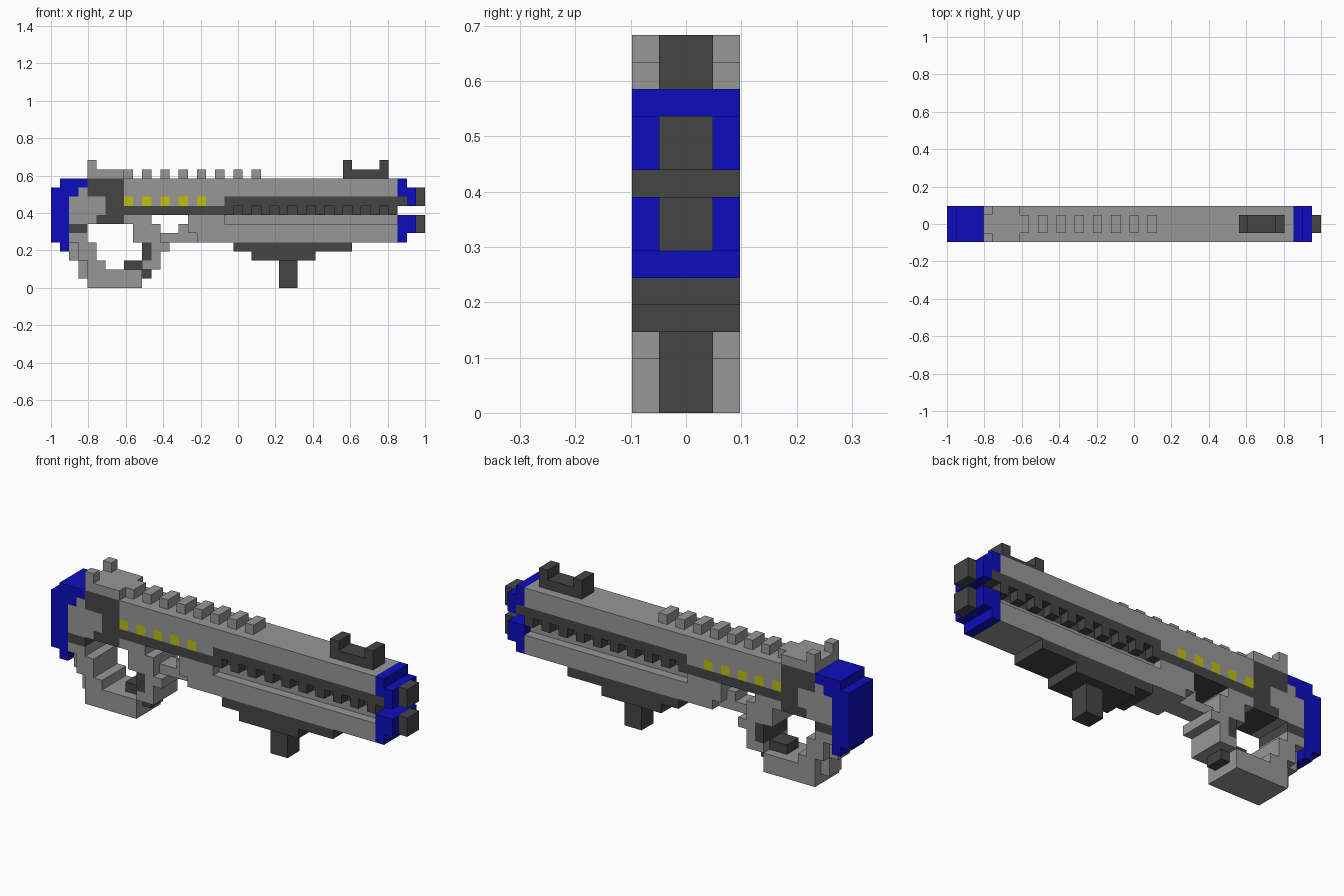
import bpy
import bmesh

cube = bpy.data.objects.get("Cube")
if cube:
    bpy.data.objects.remove(cube, do_unlink=True)

V = 2 / 41          # size of one block
FULL, CORE = 2, 1   # half widths in blocks


def material(name, rgb):
    m = bpy.data.materials.new(name)
    m.use_nodes = True
    m.diffuse_color = (*rgb, 1)
    m.node_tree.nodes["Principled BSDF"].inputs["Base Color"].default_value = (*rgb, 1)
    return m


GREY = material("light grey", (0.31, 0.31, 0.31))
DARK = material("dark grey", (0.06, 0.06, 0.06))
BLUE = material("blue", (0.004, 0.004, 0.52))
YELLOW = material("yellow", (0.52, 0.52, 0.005))


def add_box(bm, x0, x1, z0, z1, y0, y1):
    """Box spanning block edges x0-x1, z0-z1 and y0-y1."""
    vs = bmesh.ops.create_cube(bm, size=1)["verts"]
    for v in vs:
        v.co = ((-1 + (x1 if v.co.x > 0 else x0) * V),
                (y1 if v.co.y > 0 else y0) * V,
                (z1 if v.co.z > 0 else z0) * V)


def part(name, mat, boxes):
    """Each box is x0, x1, z0, z1, half width; symmetric about y = 0."""
    bm = bmesh.new()
    for x0, x1, z0, z1, w in boxes:
        add_box(bm, x0, x1, z0, z1, -w, w)
    finish(name, mat, bm)


def finish(name, mat, bm):
    me = bpy.data.meshes.new(name)
    bm.to_mesh(me)
    bm.free()
    me.materials.append(mat)
    bpy.context.collection.objects.link(bpy.data.objects.new(name, me))


# Blue butt and muzzle caps
part("butt_cap", BLUE, [(0, 1, 5, 11, FULL), (1, 2, 4, 12, FULL),
                        (2, 3, 10, 12, FULL), (3, 4, 11, 12, FULL)])
part("upper_muzzle", BLUE, [(38, 39, 10, 12, FULL), (39, 40, 9, 11, FULL)])
part("lower_muzzle", BLUE, [(38, 39, 5, 8, FULL), (39, 40, 6, 8, FULL)])
part("barrel_tips", DARK, [(40, 41, 9, 11, CORE), (40, 41, 6, 8, CORE)])

# Receiver and upper body
part("stock_panel", GREY, [(3, 4, 10, 11, FULL), (2, 6, 8, 10, FULL),
                           (2, 5, 7, 8, FULL)])
part("receiver", DARK, [(4, 8, 10, 12, FULL), (6, 8, 8, 10, FULL),
                        (5, 8, 7, 8, FULL), (8, 19, 8, 9, FULL)])
LIGHTS = range(8, 17, 2)
part("upper_body", GREY, [(8, 38, 10, 12, FULL), (17, 19, 9, 10, FULL)]
     + [(i + 1, i + 2, 9, 10, FULL) for i in LIGHTS if i < 16])
part("side_lights", YELLOW, [(i, i + 1, 9, 10, FULL) for i in LIGHTS])

# Dark slide with a toothed rack below
part("slide", DARK, [(19, 39, 9, 10, FULL)])
part("rack", DARK, [(i, i + 1, 8, 9, FULL if i % 2 else CORE) for i in range(19, 38)])

# Lower body with a narrow ledge under the rack
part("lower_body", GREY, [(19, 38, 7, 8, CORE), (15, 19, 7, 8, FULL),
                          (15, 38, 6, 7, FULL), (16, 38, 5, 6, FULL)])

# Foregrip
part("foregrip", DARK, [(20, 33, 4, 5, FULL), (22, 29, 3, 4, FULL),
                        (25, 27, 0, 3, CORE)])

# Rear sight base, paired posts, top rail and front sight
part("sight_base", GREY, [(4, 8, 12, 13, FULL), (8, 9, 12, 13, CORE)])
bm = bmesh.new()
for y in (-2, 1):
    add_box(bm, 4, 5, 13, 14, y, y + 1)
finish("rear_sight_posts", GREY, bm)
part("top_rail", GREY, [(i, i + 1, 12, 13, CORE) for i in range(10, 23, 2)])
part("front_sight", DARK, [(32, 37, 12, 13, CORE), (32, 33, 13, 14, CORE),
                           (36, 37, 13, 14, CORE)])

# Rear handle
part("handle_joint", DARK, [(2, 4, 6, 7, FULL)])
part("handle", GREY, [(2, 4, 5, 6, FULL), (2, 3, 3, 5, CORE), (3, 5, 3, 5, FULL),
                      (3, 4, 1, 3, CORE), (4, 6, 2, 3, FULL),
                      (4, 10, 0, 2, FULL)])

# Front guard, linking bar and trigger
part("guard", GREY, [(8, 11, 7, 8, FULL), (9, 12, 6, 7, FULL), (9, 12, 5, 6, FULL),
                     (11, 13, 4, 5, FULL), (11, 12, 3, 4, FULL),
                     (10, 12, 2, 3, FULL)])
part("linking_bar", GREY, [(12, 16, 5, 6, CORE), (14, 15, 6, 7, CORE)])
part("trigger", DARK, [(8, 10, 2, 3, CORE), (10, 11, 1, 2, CORE),
                       (10, 11, 3, 5, FULL)])
